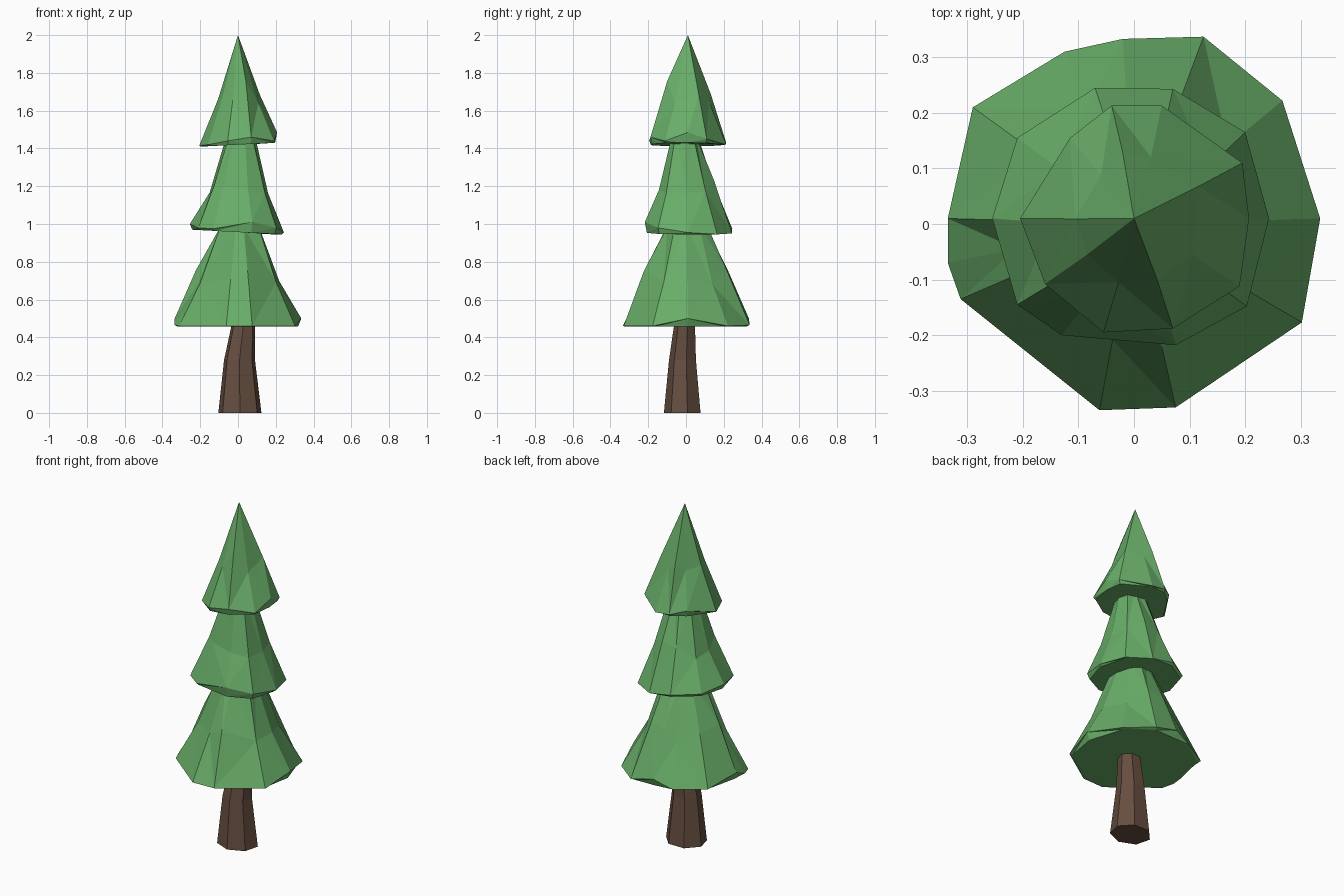
import bpy, bmesh, random
from math import sin, cos, tau

if "Cube" in bpy.data.objects:
    bpy.data.objects.remove(bpy.data.objects["Cube"])

random.seed(4)

def material(name, col):
    m = bpy.data.materials.new(name)
    m.diffuse_color = (*col, 1)
    m.use_nodes = True
    m.node_tree.nodes["Principled BSDF"].inputs["Base Color"].default_value = m.diffuse_color
    return m

GREEN = material("foliage_green", (0.14, 0.42, 0.14))
BROWN = material("bark_brown", (0.13, 0.075, 0.05))

def loft(name, rings, mat, apex=None):
    """Skin a stack of equal-sized rings, closed by caps or an apex."""
    bm = bmesh.new()
    vs = [[bm.verts.new(p) for p in r] for r in rings]
    n = len(vs[0])
    for a, b in zip(vs, vs[1:]):
        for i in range(n):
            j = (i + 1) % n
            bm.faces.new((a[i], a[j], b[j], b[i]))
    bm.faces.new(vs[0][::-1])
    if apex:
        tip = bm.verts.new(apex)
        for i in range(n):
            bm.faces.new((vs[-1][i], vs[-1][(i + 1) % n], tip))
    else:
        bm.faces.new(vs[-1])
    bmesh.ops.triangulate(bm, faces=bm.faces[:])
    bmesh.ops.recalc_face_normals(bm, faces=bm.faces[:])
    me = bpy.data.meshes.new(name)
    bm.to_mesh(me)
    bm.free()
    me.materials.append(mat)
    ob = bpy.data.objects.new(name, me)
    bpy.context.collection.objects.link(ob)
    return ob

def tier(name, rim, base, tilt, levels, apex=None):
    """Ragged skirt: flat underside, uneven rim, jittered rings above."""
    rim = rim[::-1]  # counter-clockwise
    under = [(x * .95, y * .95, min(z, base + tilt * x)) for x, y, z in rim]
    rings = [under, rim]
    for z, s, ox, oy, jit in levels:
        ring = []
        for x, y, _ in rim:
            k = s * (1 + random.uniform(-jit, jit))
            ring.append((x * k + ox, y * k + oy, z + random.uniform(-jit, jit)))
        rings.append(ring)
    loft(name, rings, GREEN, apex)

# trunk: leaning seven-sided post
trunk = []
for z, cx, cy, rx, ry in [(0, .01, -.015, .117, .102), (.28, .008, -.015, .084, .075),
                          (.5, .032, -.003, .06, .055)]:
    trunk.append([(cx + rx * cos(tau * (i + .25) / 7), cy + ry * sin(tau * (i + .25) / 7), z)
                  for i in range(7)])
loft("trunk", trunk, BROWN)

# lower foliage
tier("lower_foliage",
     [(-.335, .01, .5), (-.29, .21, .465), (-.125, .31, .46), (-.02, .333, .5),
      (.125, .337, .465), (.267, .222, .46), (.335, .01, .5), (.302, -.177, .46),
      (.075, -.33, .46), (-.062, -.335, .46), (-.312, -.135, .46), (-.335, -.07, .465)],
     .457, 0, [(.72, .65, 0, 0, .05), (1.0, .30, .008, 0, .02)])

# middle foliage
tier("middle_foliage",
     [(-.255, .01, 1.0), (-.21, .155, .985), (-.07, .245, .975), (.07, .243, .95),
      (.2, .165, .945), (.243, .01, .955), (.203, -.148, .98), (.075, -.218, 1.01),
      (-.13, -.2, .975), (-.21, -.145, .98)],
     .957, -.05, [(1.2, .64, .005, -.004, .06), (1.48, .27, .016, -.014, .02)])

# top foliage
tier("top_foliage",
     [(-.205, .01, 1.415), (-.115, .155, 1.45), (-.04, .213, 1.43), (.05, .213, 1.42),
      (.195, .11, 1.45), (.207, .01, 1.485), (.19, -.112, 1.44), (.07, -.188, 1.46),
      (-.055, -.195, 1.44), (-.16, -.108, 1.42)],
     1.42, .05, [(1.7, .56, .003, .004, .06)], apex=(0, .01, 2))
